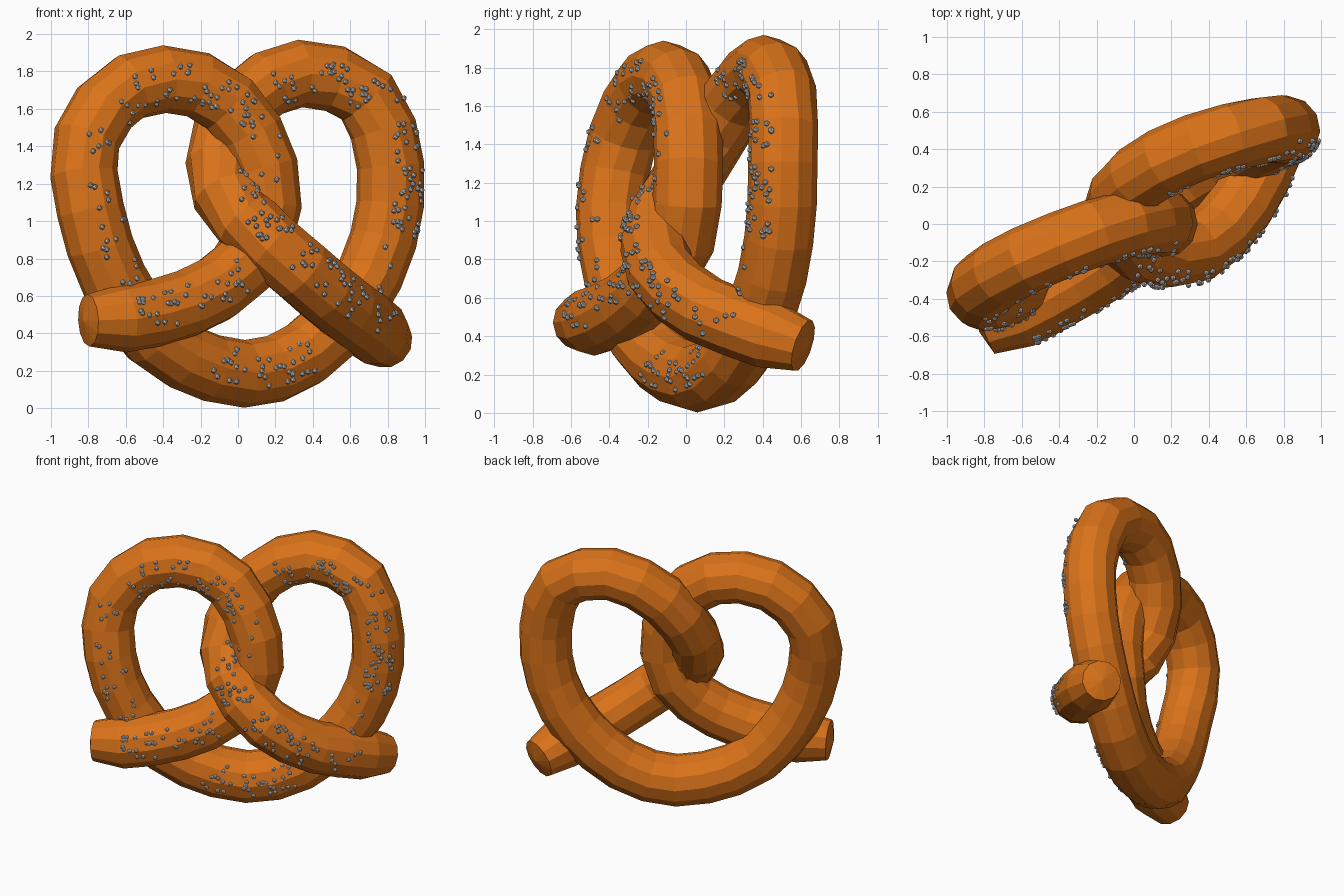
import bpy, bmesh, math, random
from mathutils import Vector

if "Cube" in bpy.data.objects:
    bpy.data.objects.remove(bpy.data.objects["Cube"])

random.seed(7)
RADIUS, SIDES, RINGS = 0.181, 12, 50

# centre line of the twisted rope: x, y, z
PATH = [Vector(p) for p in (
    (-0.80, -0.565, 0.47), (-0.60, -0.48, 0.48), (-0.30, -0.32, 0.55), (-0.03, -0.15, 0.70),
    (0.12, -0.02, 0.92), (0.16, 0.01, 1.20), (0.05, 0.01, 1.50), (-0.12, -0.02, 1.68),
    (-0.36, -0.10, 1.76), (-0.64, -0.22, 1.68), (-0.82, -0.34, 1.40), (-0.78, -0.395, 1.02),
    (-0.65, -0.34, 0.66), (-0.40, -0.19, 0.34), (0.00, 0.04, 0.185), (0.34, 0.24, 0.28),
    (0.63, 0.41, 0.58), (0.79, 0.49, 0.95), (0.81, 0.505, 1.34), (0.68, 0.50, 1.67),
    (0.36, 0.42, 1.79), (0.08, 0.29, 1.68), (-0.08, 0.13, 1.43), (-0.08, -0.03, 1.17),
    (0.08, -0.15, 0.96), (0.32, -0.14, 0.75), (0.53, 0.04, 0.57), (0.69, 0.31, 0.45),
    (0.80, 0.61, 0.35))]
# salt grains on each stretch of the rope
SALT = [0, 20, 16, 0, 0, 5, 16, 16, 14, 10, 7, 14, 2, 11, 24, 0,
        5, 34, 16, 26, 12, 0, 0, 12, 26, 22, 8, 0]
FRONT = Vector((0.46, -0.89, 0))


def point(t):
    """Smooth point on the path, t in control point units."""
    i = min(int(t), len(PATH) - 2)
    u = t - i
    b, c = PATH[i], PATH[i + 1]
    a = PATH[i - 1] if i else 2 * b - c
    d = PATH[i + 2] if i + 2 < len(PATH) else 2 * c - b
    return 0.5 * (2 * b + (c - a) * u + (2 * a - 5 * b + 4 * c - d) * u ** 2
                  + (3 * b - a - 3 * c + d) * u ** 3)


def frame(t):
    """Centre, tangent, front-facing normal and sideways normal."""
    lo, hi = max(t - 0.02, 0), min(t + 0.02, len(PATH) - 1)
    tan = (point(hi) - point(lo)).normalized()
    n = (FRONT - tan * FRONT.dot(tan)).normalized()
    return point(t), tan, n, tan.cross(n)


def material(name, color):
    m = bpy.data.materials.new(name)
    m.diffuse_color = color
    m.use_nodes = True
    m.node_tree.nodes["Principled BSDF"].inputs["Base Color"].default_value = m.diffuse_color
    return m


def finish(bm, name, mat=None):
    bmesh.ops.recalc_face_normals(bm, faces=bm.faces)
    me = bpy.data.meshes.new(name)
    bm.to_mesh(me)
    bm.free()
    ob = bpy.data.objects.new(name, me)
    bpy.context.collection.objects.link(ob)
    if mat:
        me.materials.append(mat)


# dough rope: even rings swept along the path
N = 1200
ts = [(len(PATH) - 1) * i / N for i in range(N + 1)]
run = [0.0]
for s, t in zip(ts, ts[1:]):
    run.append(run[-1] + (point(t) - point(s)).length)
even, k = [], 0
for i in range(RINGS):
    while k < N and run[k] < run[-1] * i / (RINGS - 1) - 1e-6:
        k += 1
    even.append(ts[k])

bm = bmesh.new()
rings = []
for i, t in enumerate(even):
    c, tan, n, b = frame(t)
    r = 0.14 if i in (0, RINGS - 1) else RADIUS
    rings.append([bm.verts.new(c + r * (math.cos(a) * n + math.sin(a) * b))
                  for a in (math.tau * j / SIDES for j in range(SIDES))])
for p, q in zip(rings, rings[1:]):
    for j in range(SIDES):
        m = (j + 1) % SIDES
        bm.faces.new((p[j], p[m], q[m], q[j]))
# slightly domed ends
for ring, t, sign in ((rings[0], even[0], -1), (rings[-1], even[-1], 1)):
    c, tan, n, b = frame(t)
    tip = bm.verts.new(c + tan * 0.03 * sign)
    for j in range(SIDES):
        bm.faces.new((ring[j], ring[(j + 1) % SIDES], tip))
finish(bm, "dough_rope", material("baked_dough", (0.70, 0.17, 0.01, 1)))

# salt grains scattered over the front of the rope
bm = bmesh.new()
for i, count in enumerate(SALT):
    low, high = (-20, 45) if 16 <= i <= 18 else (-42, 25)
    for _ in range(count):
        u = random.uniform(0.5, 1) if i == 13 else random.random()
        c, tan, n, b = frame(i + u)
        a = math.radians(random.uniform(low, high))
        pos = c + 0.178 * (math.cos(a) * n + math.sin(a) * b)
        made = bmesh.ops.create_icosphere(bm, subdivisions=1, radius=0.016)
        bmesh.ops.translate(bm, verts=made["verts"], vec=pos)
finish(bm, "salt_grains")
